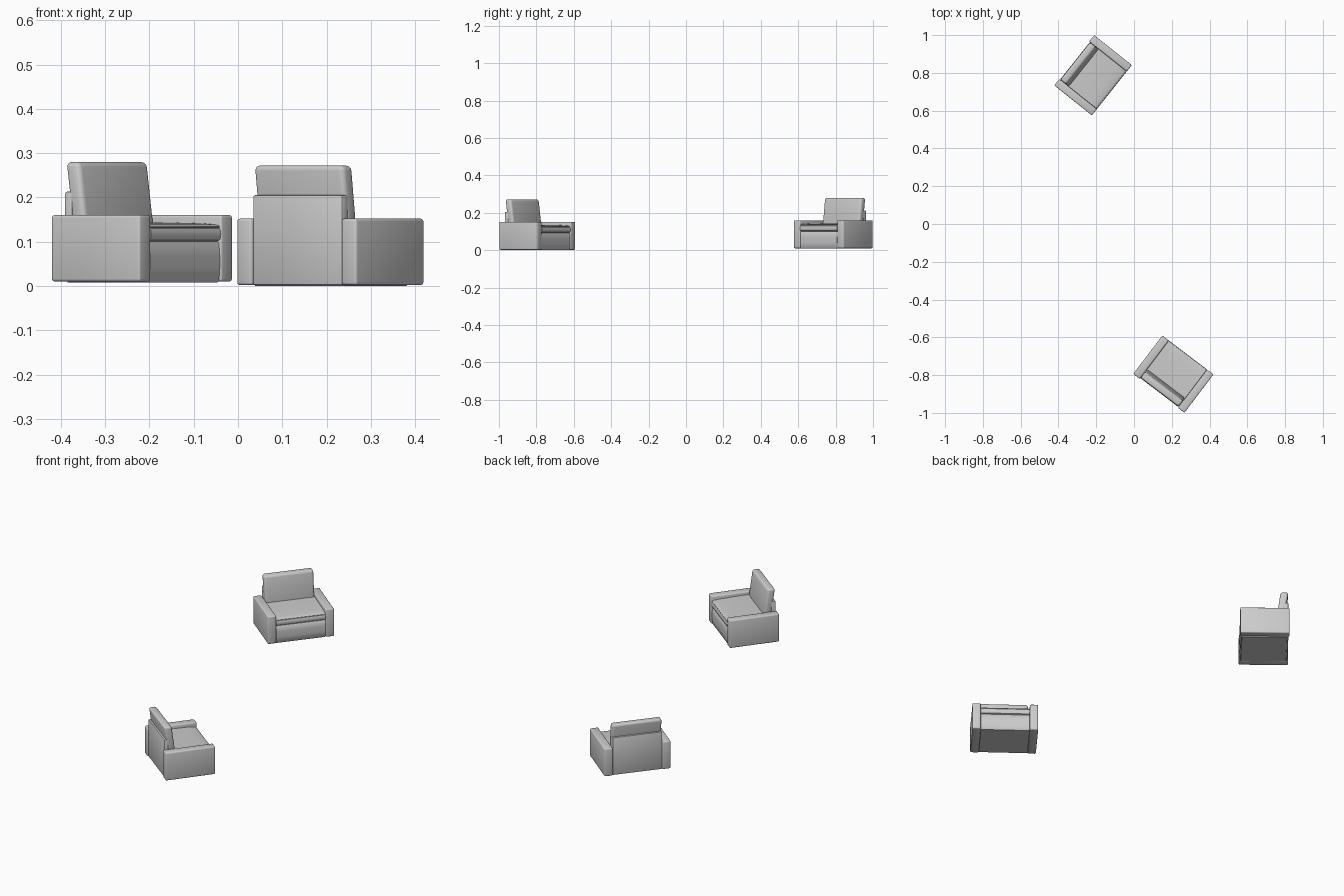
import bpy, bmesh
from math import radians
from mathutils import Matrix

if "Cube" in bpy.data.objects:
    bpy.data.objects.remove(bpy.data.objects["Cube"])

ARM_H, HALF_W, HALF_D, ARM_T = 0.15, 0.17, 0.1275, 0.043
INNER = HALF_W - ARM_T


def prism(name, profile, x0, x1, radius, segs, place):
    """Extrude a (y, z) side profile from x0 to x1, round its sharp edges."""
    bm = bmesh.new()
    face = bm.faces.new([bm.verts.new((x0, y, z)) for y, z in profile])
    out = bmesh.ops.extrude_face_region(bm, geom=[face])
    moved = [v for v in out["geom"] if isinstance(v, bmesh.types.BMVert)]
    bmesh.ops.translate(bm, verts=moved, vec=(x1 - x0, 0, 0))
    bmesh.ops.recalc_face_normals(bm, faces=bm.faces)
    sharp = [e for e in bm.edges if e.calc_face_angle(0) > radians(50)]
    bmesh.ops.bevel(bm, geom=sharp, offset=radius, segments=segs, profile=0.5,
                    affect='EDGES', clamp_overlap=True)
    bmesh.ops.recalc_face_normals(bm, faces=bm.faces)
    mesh = bpy.data.meshes.new(name)
    bm.to_mesh(mesh)
    bm.free()
    mesh.polygons.foreach_set("use_smooth", [True] * len(mesh.polygons))
    mesh.set_sharp_from_angle(angle=radians(40))
    obj = bpy.data.objects.new(name, mesh)
    bpy.context.collection.objects.link(obj)
    obj.matrix_world = place
    return obj


def box(y0, y1, z0, z1):
    return [(y0, z0), (y1, z0), (y1, z1), (y0, z1)]


def armchair(tag, location, turn):
    place = Matrix.Translation(location) @ Matrix.Rotation(radians(turn), 4, 'Z')

    # arms
    for side, s in (("left", -1), ("right", 1)):
        prism(f"{tag}_{side}_arm", box(-HALF_D, HALF_D, 0, ARM_H),
              s * INNER, s * HALF_W, 0.006, 3, place)

    # base with a slightly bulging front
    base = [(0.115, -0.002), (0.115, 0.09), (-0.118, 0.09), (-0.122, 0.086),
            (-0.1245, 0.06), (-0.1245, 0.03), (-0.122, 0.002), (-0.118, -0.002)]
    prism(f"{tag}_base", base, -INNER, INNER, 0.001, 1, place)

    # seat cushion: front band and top pad
    band = [(0.1, 0.088), (0.1, 0.122), (-0.119, 0.122), (-0.124, 0.12),
            (-0.1265, 0.115), (-0.1275, 0.107), (-0.1265, 0.099),
            (-0.124, 0.094), (-0.119, 0.092), (-0.11, 0.088)]
    prism(f"{tag}_seat_band", band, -INNER, INNER, 0.001, 1, place)
    pad = [(0.1, 0.12), (0.1, 0.134), (0.02, 0.1335), (-0.08, 0.131),
           (-0.112, 0.1285), (-0.122, 0.126), (-0.125, 0.1235), (-0.121, 0.12)]
    prism(f"{tag}_seat_pad", pad, -INNER, INNER, 0.001, 1, place)

    # upright back panel
    prism(f"{tag}_back_panel", box(0.1, 0.1225, 0.0, 0.203),
          -INNER, INNER, 0.004, 2, place)

    # leaning back cushion
    lean = [(0.062, 0.122), (0.102, 0.122), (0.122, 0.27), (0.082, 0.27)]
    prism(f"{tag}_back_cushion", lean, -INNER, INNER, 0.012, 4, place)


armchair("rear_chair", (-0.217, 0.7875, 0.01), 51.5)
armchair("front_chair", (0.2085, -0.795, 0.002), 142.8)
